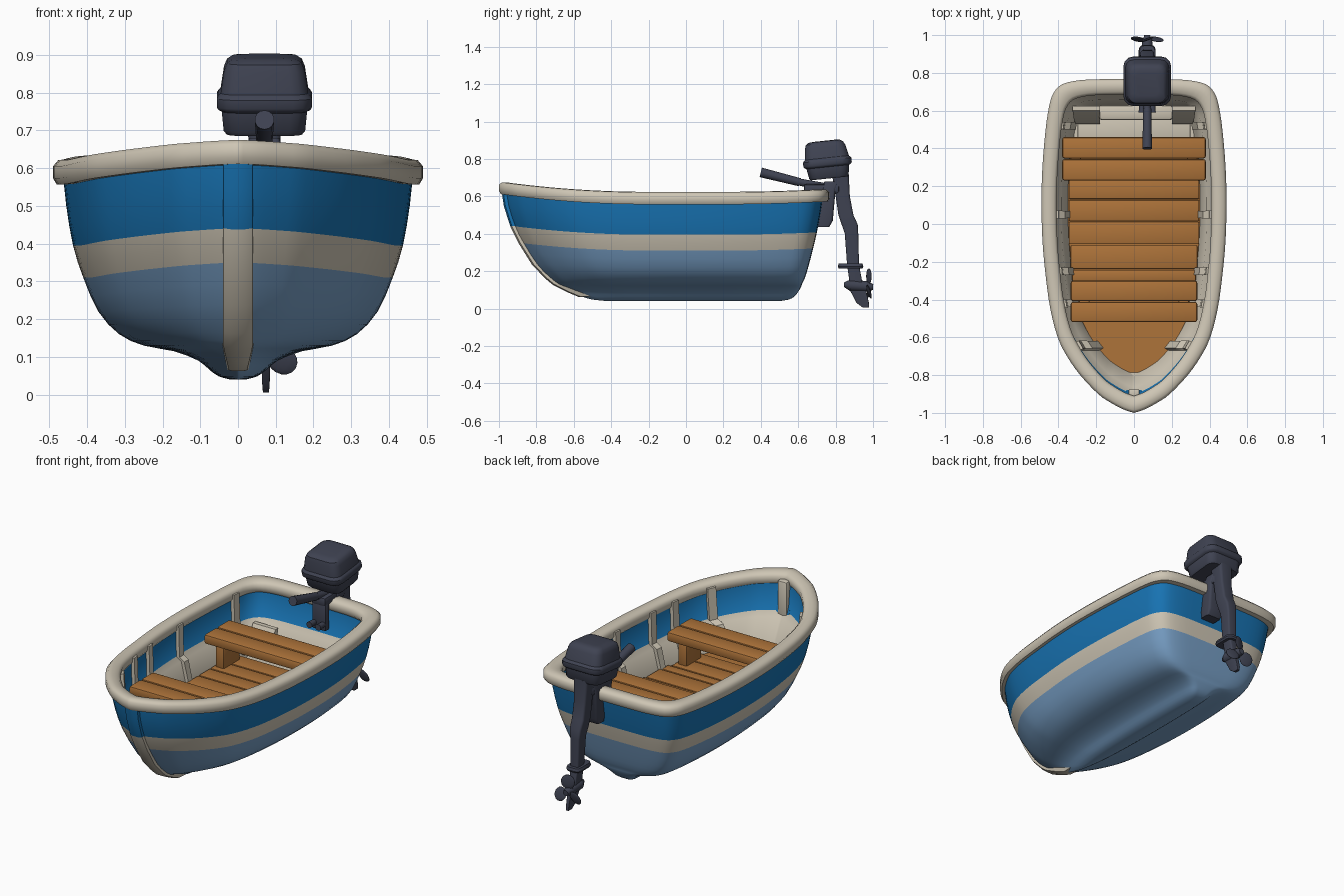
import bpy, bmesh, math
from mathutils import Matrix, Vector

if "Cube" in bpy.data.objects:
    bpy.data.objects.remove(bpy.data.objects["Cube"])


def material(name, rgb):
    m = bpy.data.materials.new(name)
    m.diffuse_color = (*rgb, 1)
    m.use_nodes = True
    m.node_tree.nodes["Principled BSDF"].inputs["Base Color"].default_value = m.diffuse_color
    return m


BLUE = material("deep blue", (0.009, 0.172, 0.45))
PALE = material("pale blue", (0.185, 0.345, 0.56))
CREAM = material("cream", (0.62, 0.565, 0.46))
WOOD = material("wood", (0.42, 0.172, 0.042))
DARK = material("dark grey", (0.05, 0.056, 0.085))


def finish(name, bm, mats, angle=35):
    bmesh.ops.recalc_face_normals(bm, faces=bm.faces)
    me = bpy.data.meshes.new(name)
    bm.to_mesh(me)
    bm.free()
    for m in mats:
        me.materials.append(m)
    ob = bpy.data.objects.new(name, me)
    bpy.context.collection.objects.link(ob)
    bpy.ops.object.select_all(action='DESELECT')
    ob.select_set(True)
    bpy.context.view_layer.objects.active = ob
    bpy.ops.object.shade_smooth_by_angle(angle=math.radians(angle))
    return ob


def loft(name, rings, mats, bands=None, wrap=False, angle=35, xf=None):
    """Skin closed rings; bands gives the material index of each gap."""
    bm = bmesh.new()
    vs = [[bm.verts.new(p) for p in r] for r in rings]
    n = len(rings[0])
    for i in range(len(vs) if wrap else len(vs) - 1):
        a, b = vs[i], vs[(i + 1) % len(vs)]
        for k in range(n):
            f = bm.faces.new((a[k], a[(k + 1) % n], b[(k + 1) % n], b[k]))
            f.material_index = bands[i] if bands else 0
    if not wrap:
        for r, band in ((vs[0], 0), (vs[-1], -1)):
            bm.faces.new(r).material_index = bands[band] if bands else 0
    if xf:
        bm.transform(xf)
    return finish(name, bm, mats, angle)


def box(name, lo, hi, mat, bevel=0.008):
    bm = bmesh.new()
    bmesh.ops.create_cube(bm, size=1)
    for v in bm.verts:
        v.co = [a + (b - a) * (c + 0.5) for a, b, c in zip(lo, hi, v.co)]
    bmesh.ops.bevel(bm, geom=bm.edges[:], offset=bevel, segments=2, profile=0.5, affect='EDGES')
    return finish(name, bm, [mat])


# Half plan outline (x, y) from bow to stern, smoothed and normalised
PLAN = [(0, -1), (.055, -.982), (.125, -.945), (.19, -.9), (.285, -.8), (.355, -.7), (.404, -.6),
        (.443, -.45), (.467, -.28), (.484, -.1), (.49, .1), (.485, .3), (.468, .5), (.45, .62),
        (.428, .69), (.38, .74), (.28, .762), (.14, .767), (0, .768)]


def smooth(pts, steps=3):
    out = []
    for i in range(len(pts) - 1):
        p = [Vector(pts[max(0, min(len(pts) - 1, i + k))]) for k in (-1, 0, 1, 2)]
        for j in range(steps):
            t = j / steps
            out.append(0.5 * (2 * p[1] + (p[2] - p[0]) * t + (2 * p[0] - 5 * p[1] + 4 * p[2] - p[3]) * t * t
                              + (3 * p[1] - p[0] - 3 * p[2] + p[3]) * t ** 3))
    return out + [Vector(pts[-1])]


HALF = [(p.x / .49, (p.y + 1) / 1.768) for p in smooth(PLAN)]
LOOP = HALF + [(-x, s) for x, s in reversed(HALF[1:-1])]


def sheer(y, z):
    t = max(0, min(1, (z - .1) / .22))
    rise = .056 * max(0, (-y - .2) / .8) ** 2 + .015 * max(0, (y - .2) / .55) ** 2
    return rise * t * t * (3 - 2 * t)


def place(x, s, level):
    z, w, yb, ys = level
    y = yb + (ys - yb) * s
    return Vector((x * w, y, z + sheer(y, z)))


def ring(level):
    return [place(x, s, level) for x, s in LOOP]


# Hull: outer skin going up, then inner skin going down (z, half width, bow y, stern y)
OUTER = [(.04, .02, -.42, .50), (.048, .05, -.50, .55), (.065, .075, -.56, .58), (.09, .105, -.62, .60),
         (.115, .17, -.67, .615), (.13, .25, -.70, .62), (.16, .315, -.74, .635), (.22, .37, -.81, .655),
         (.31, .41, -.88, .68), (.395, .437, -.925, .70), (.50, .455, -.96, .72), (.60, .465, -.975, .735)]
INNER = [(.60, .42, -.92, .70), (.42, .415, -.90, .685), (.40, .385, -.865, .66),
         (.27, .355, -.80, .635), (.21, .34, -.77, .62)]
loft("hull", [ring(l) for l in smooth(OUTER, 2) + INNER], [PALE, CREAM, BLUE],
     [0] * 16 + [1] * 2 + [2] * 6 + [1] * 3, angle=60)

# Rounded gunwale running all the way round
section = [(0, .575), (0, .607), (.17, .621), (.5, .624), (.83, .621), (1, .605), (1, .573), (.88, .557), (.15, .558)]
loft("gunwale", [ring((z, .41 + .08 * a, -.91 - .09 * a, .685 + .083 * a)) for a, z in section],
     [CREAM], wrap=True, angle=50)

# Stem post on the bow, blue above the stripe and cream below
bow = [place(0, 0, l) for l in OUTER[2:]]
stem = []
for i, p in enumerate(bow):
    w = min(.039, .024 + .006 * i)
    stem.append([(-w - .003, p.y + .05, p.z), (-w, p.y - .006, p.z), (-w * .5, p.y - .014, p.z - .003),
                 (w * .5, p.y - .014, p.z - .003), (w, p.y - .006, p.z), (w + .003, p.y + .05, p.z)])
loft("stem_post", stem, [CREAM, BLUE], [0] * 7 + [1] * 2)


# Ribs on the inner walls
def half_x(s):
    for (x0, s0), (x1, s1) in zip(HALF, HALF[1:]):
        if s0 <= s <= s1:
            return x0 + (x1 - x0) * (s - s0) / max(s1 - s0, 1e-6)
    return 0


for i, y in enumerate((.52, .05, -.25, -.42, -.65)):
    for side in (1, -1):
        rows = []
        for l in INNER[:4]:
            s = (y - l[2]) / (l[3] - l[2])
            a, b = (place(side * half_x(t), t, l) for t in (s - .013, s + .013))
            inward = Vector((-side * .02, .012 if y < -.5 else 0, 0))
            rows.append([a - inward * .4, b - inward * .4, b + inward, a + inward])
        loft(f"rib_{i}_{'right' if side > 0 else 'left'}", rows, [CREAM])
box("bow_rib", (-.03, -.92, .40), (.03, -.875, .64), CREAM)

# Floor: pointed board under cross planks, trimmed to the hull
FLOOR = (.27, .35, -.80, .635)
tips = [(x * FLOOR[1], FLOOR[2] + (FLOOR[3] - FLOOR[2]) * s) for x, s in LOOP]
loft("bow_floor", [[(x, min(y, .44), z) for x, y in tips] for z in (.262, .28)], [WOOD])
cuts = [-.52, -.42, -.305, -.24, -.11, .015, .13, .235, .345, .46]
for i, (a, b) in enumerate(zip(cuts, cuts[1:])):
    w = min(.345, FLOOR[1] * half_x((a - FLOOR[2]) / (FLOOR[3] - FLOOR[2])) + .004)
    box(f"floor_plank_{i}", (-w, a + .003, .262), (w, b - .003, .292), WOOD, .006)

# Two bench seats of two planks each, on wooden legs
for name, y0, y1, w in (("rear", .23, .46, .38), ("front", -.52, -.30, .335)):
    mid = (y0 + y1) / 2
    box(name + "_seat_plank_0", (-w, y0, .425), (w, mid - .002, .48), WOOD, .012)
    box(name + "_seat_plank_1", (-w, mid + .002, .425), (w, y1, .48), WOOD, .012)
    for side in (1, -1):
        xs = sorted((side * (w - .10), side * (w - .045)))
        box(f"{name}_seat_leg_{'right' if side > 0 else 'left'}", (xs[0], y0 + .04, .28),
            (xs[1], y1 - .04, .43), WOOD)

# Stern: floor, sloped lockers at both corners and a middle step
box("stern_floor", (-.30, .43, .235), (.30, .58, .27), CREAM)
for name, xi, xo in (("left", -.18, -1), ("right", .20, 1)):
    rows = [[(xi, f, z), (xo * w, f, z), (xo * w, b, z), (xi, b, z)]
            for z, w, f, b in ((.25, .30, .53, .59), (.30, .315, .53, .60), (.42, .325, .60, .625))]
    loft("stern_locker_" + name, rows, [CREAM])
box("stern_step", (-.185, .55, .25), (.205, .63, .38), CREAM, .015)


# Outboard motor, built from stacked rounded rectangles (z, y, half x, half y)
MX = .07


def tower(name, levels, corner=.35, xf=None, cx=MX):
    rings = []
    for z, y, hx, hy in levels:
        r = corner * min(hx, hy)
        pts = []
        for q, (sx, sy) in enumerate(((1, 1), (-1, 1), (-1, -1), (1, -1))):
            for k in range(4):
                a = math.pi / 2 * (q + k / 3)
                pts.append((cx + sx * (hx - r) + r * math.cos(a), y + sy * (hy - r) + r * math.sin(a), z))
        rings.append(pts)
    return loft(name, rings, [DARK], xf=xf)


pivot = Vector((MX, .755, .79))
tilt = Matrix.Translation(pivot) @ Matrix.Rotation(math.radians(6), 4, 'X') @ Matrix.Translation(-pivot)
tower("motor_cowling", [(.695, .755, .10, .098), (.705, .755, .108, .106), (.757, .755, .113, .115),
                        (.762, .755, .122, .125), (.77, .755, .126, .13), (.793, .755, .126, .13),
                        (.801, .755, .121, .124), (.806, .755, .116, .118), (.865, .752, .107, .108),
                        (.885, .75, .099, .10), (.895, .75, .085, .085), (.898, .75, .06, .06)], .4, tilt)
tower("motor_leg", [(.235, .893, .026, .032), (.40, .885, .03, .036), (.45, .875, .036, .043),
                    (.50, .855, .038, .040), (.60, .838, .038, .038), (.72, .825, .045, .045)])
tower("motor_lower_leg", [(.10, .915, .018, .035), (.235, .893, .024, .032)])
tower("motor_plate", [(.215, .88, .04, .064), (.225, .88, .045, .068), (.24, .88, .04, .064)], .6)
tower("motor_skeg", [(.005, .962, .008, .017), (.03, .945, .010, .033), (.11, .915, .012, .045)], cx=.074)

# Transom clamp and swivel
tower("transom_bracket", [(.435, .735, .045, .03), (.47, .745, .05, .04), (.64, .765, .05, .035),
                          (.68, .78, .04, .04)])
box("clamp_top", (MX - .045, .63, .615), (MX + .045, .82, .665), DARK, .012)
box("clamp_jaw", (MX - .045, .635, .47), (MX + .045, .675, .64), DARK, .012)


def rod(name, a, b, r0, r1, sides=14):
    a, b = Vector(a), Vector(b)
    bm = bmesh.new()
    bmesh.ops.create_cone(bm, cap_ends=True, segments=sides, radius1=r0, radius2=r1, depth=(b - a).length)
    bm.transform(Matrix.Translation((a + b) / 2) @ (b - a).to_track_quat('Z', 'Y').to_matrix().to_4x4())
    return finish(name, bm, [DARK])


for side in (-.028, .028):
    rod("clamp_screw", (MX + side, .59, .51), (MX + side, .65, .51), .018, .014)
# Tiller arm and grip
rod("tiller_arm", (MX, .59, .68), (MX, .80, .635), .018, .026)
rod("tiller_grip", (MX, .40, .728), (MX, .61, .675), .026, .022)

# Gear case, hub and three-bladed propeller
rod("gear_case_nose", (MX, .845, .128), (MX, .88, .125), .012, .032)
rod("gear_case", (MX, .88, .125), (MX, .965, .118), .032, .028)
rod("propeller_hub", (MX, .962, .118), (MX, 1.0, .115), .028, .016)
for i in range(3):
    bm = bmesh.new()
    bmesh.ops.create_uvsphere(bm, u_segments=14, v_segments=8, radius=1)
    bm.transform(Matrix.Translation((MX, .978, .118)) @ Matrix.Rotation(math.radians(30 + 120 * i), 4, 'Y')
                 @ Matrix.Translation((.055, 0, 0)) @ Matrix.Rotation(math.radians(20), 4, 'X')
                 @ Matrix.Diagonal((.042, .007, .038, 1)))
    finish(f"propeller_blade_{i}", bm, [DARK])
